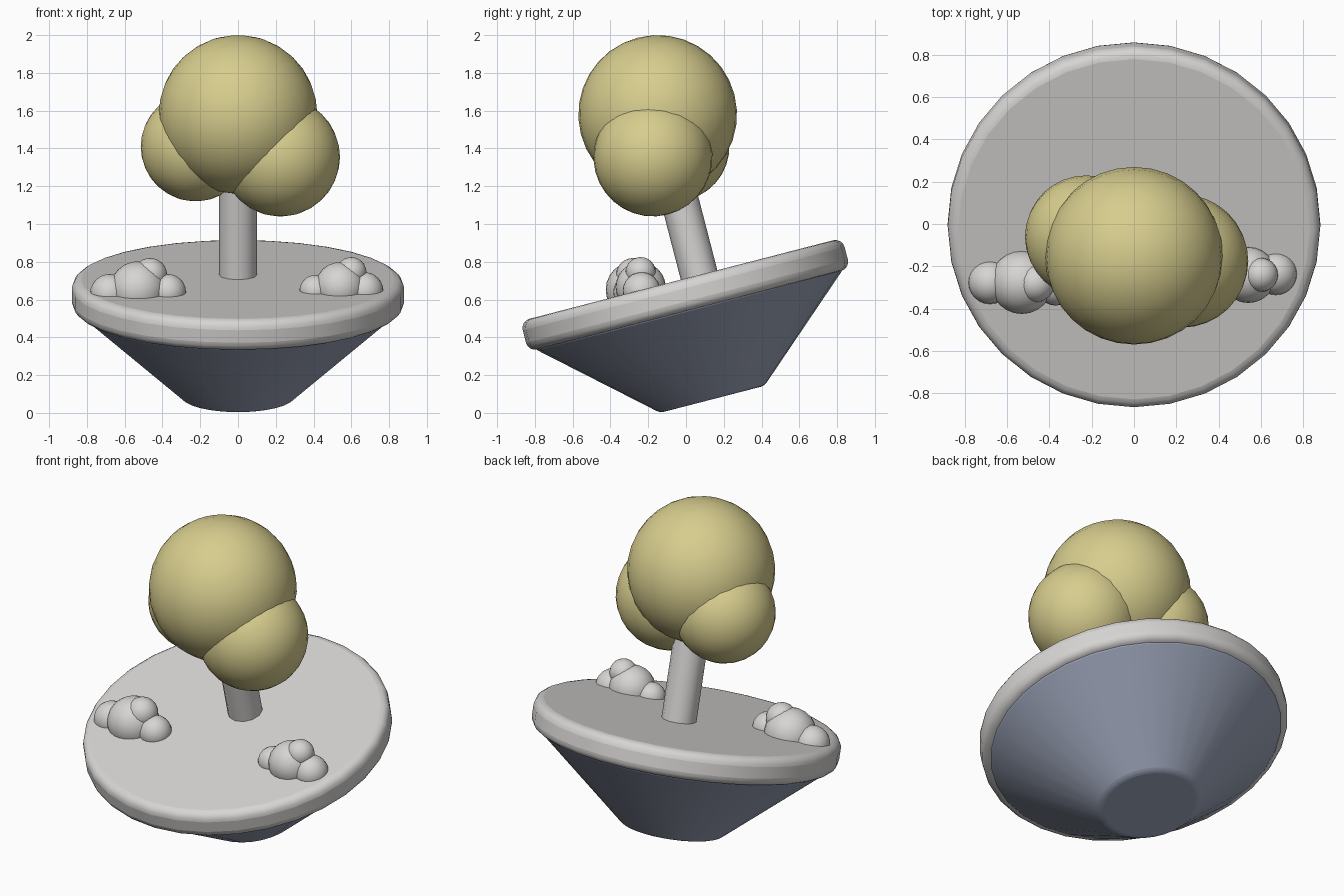
import bpy
import math
from mathutils import Matrix, Vector

if "Cube" in bpy.data.objects:
    bpy.data.objects.remove(bpy.data.objects["Cube"])

# Everything leans on one tilted axis
TILT = Matrix.Translation((0, 0.148, 0.038)) @ Matrix.Rotation(math.radians(14.5), 4, 'X')


def material(name, rgb):
    m = bpy.data.materials.new(name)
    m.diffuse_color = (*rgb, 1)
    m.use_nodes = True
    m.node_tree.nodes["Principled BSDF"].inputs["Base Color"].default_value = m.diffuse_color
    return m


pale_grey = material("pale_grey", (0.68, 0.665, 0.655))
slate_blue = material("slate_blue", (0.33, 0.37, 0.48))
soft_yellow = material("soft_yellow", (0.68, 0.61, 0.27))


def finish(name, mat, bevel=0, segments=3):
    ob = bpy.context.object
    ob.name = name
    ob.data.materials.append(mat)
    if bevel:
        mod = ob.modifiers.new("rounded_rim", 'BEVEL')
        mod.width = bevel
        mod.segments = segments
        mod.limit_method = 'ANGLE'
        mod.angle_limit = math.radians(30)
    bpy.ops.object.shade_smooth_by_angle(angle=math.radians(35))
    return ob


def tilted_cone(name, mat, r1, r2, low, high, sides, y=0, bevel=0, segments=3):
    bpy.ops.mesh.primitive_cone_add(vertices=sides, radius1=r1, radius2=r2, depth=high - low)
    ob = finish(name, mat, bevel, segments)
    ob.matrix_world = TILT @ Matrix.Translation((0, y, (low + high) / 2))


def ball(name, mat, centre, r, seg=32, rings=16):
    bpy.ops.mesh.primitive_uv_sphere_add(segments=seg, ring_count=rings, radius=r)
    ob = finish(name, mat)
    ob.matrix_world = Matrix.Translation(Vector(centre)) @ TILT.to_3x3().to_4x4()


# Island: tapered base, round slab, trunk
tilted_cone("island_base", slate_blue, 0.285, 0.845, 0.035, 0.53, 32, bevel=0.02)
tilted_cone("island_slab", pale_grey, 0.88, 0.88, 0.522, 0.69, 32, bevel=0.05, segments=4)
tilted_cone("trunk", pale_grey, 0.1, 0.1, 0.6, 1.35, 12, y=0.097)

# Foliage
ball("foliage_main", soft_yellow, (0, -0.15, 1.58), 0.42)
ball("foliage_right", soft_yellow, (0.225, -0.175, 1.355), 0.315)
ball("foliage_left", soft_yellow, (-0.225, -0.06, 1.41), 0.29)

# Two clusters of round rocks, each: x, y, z, radius
clusters = {
    "right_rock": [(0.41, -0.24, 0.645, 0.085), (0.54, -0.24, 0.665, 0.133),
                   (0.60, -0.24, 0.745, 0.08), (0.67, -0.235, 0.645, 0.10)],
    "left_rock": [(-0.68, -0.275, 0.632, 0.103), (-0.53, -0.275, 0.652, 0.15),
                  (-0.465, -0.28, 0.73, 0.09), (-0.37, -0.29, 0.64, 0.095)],
}
for name, rocks in clusters.items():
    for i, (x, y, z, r) in enumerate(rocks):
        ball(f"{name}_{i + 1}", pale_grey, (x, y, z), r, 24, 12)
